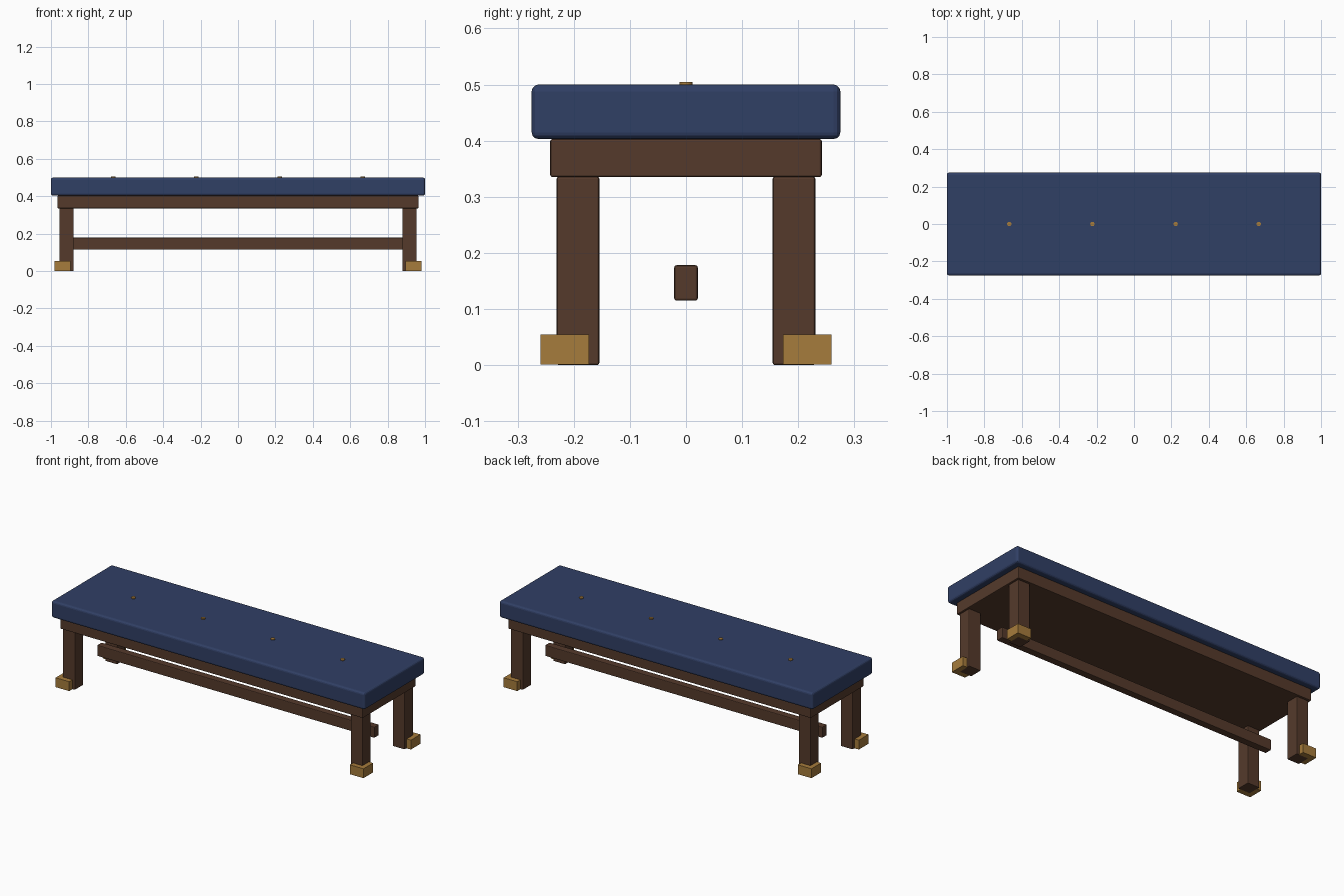
import bpy

if "Cube" in bpy.data.objects:
    bpy.data.objects.remove(bpy.data.objects["Cube"])


def material(name, color):
    m = bpy.data.materials.new(name)
    m.diffuse_color = color
    m.use_nodes = True
    m.node_tree.nodes["Principled BSDF"].inputs["Base Color"].default_value = m.diffuse_color
    return m


FABRIC = material("blue_fabric", (0.03, 0.05, 0.13, 1))
WOOD = material("dark_wood", (0.09, 0.042, 0.024, 1))
BRASS = material("brass", (0.38, 0.2, 0.045, 1))


def box(name, lo, hi, mat, bevel=0.0, segments=2):
    center = [(a + b) / 2 for a, b in zip(lo, hi)]
    bpy.ops.mesh.primitive_cube_add(size=1, location=center)
    ob = bpy.context.object
    ob.name = name
    ob.scale = [b - a for a, b in zip(lo, hi)]
    bpy.ops.object.transform_apply(location=False, rotation=False, scale=True)
    ob.data.materials.append(mat)
    if bevel:
        mod = ob.modifiers.new("bevel", 'BEVEL')
        mod.width = bevel
        mod.segments = segments
    return ob


# Upholstered seat and the wooden base under it
box("seat_cushion", (-1, -0.275, 0.403), (1, 0.275, 0.5), FABRIC, 0.012, 3)
box("seat_base", (-0.965, -0.242, 0.335), (0.965, 0.242, 0.403), WOOD, 0.004)

# Long central stretcher
box("stretcher", (-0.885, -0.021, 0.115), (0.885, 0.021, 0.178), WOOD, 0.004)

# Four legs with brass corner feet set slightly outward
for sx, side in ((-1, "left"), (1, "right")):
    for sy, end in ((-1, "front"), (1, "back")):
        x, y = sx * 0.9175, sy * 0.1925
        box(f"{end}_{side}_leg", (x - 0.038, y - 0.038, 0),
            (x + 0.038, y + 0.038, 0.336), WOOD, 0.004)
        x, y = sx * 0.9385, sy * 0.216
        box(f"{end}_{side}_foot", (x - 0.0435, y - 0.0435, 0.001),
            (x + 0.0435, y + 0.0435, 0.055), BRASS)

# Row of brass buttons on the seat
for i in range(4):
    bpy.ops.mesh.primitive_cylinder_add(vertices=16, radius=0.012, depth=0.01,
                                        location=(-0.667 + i * 0.4447, 0, 0.5))
    button = bpy.context.object
    button.name = f"seat_button_{i + 1}"
    button.data.materials.append(BRASS)
    bpy.ops.object.shade_smooth_by_angle()
